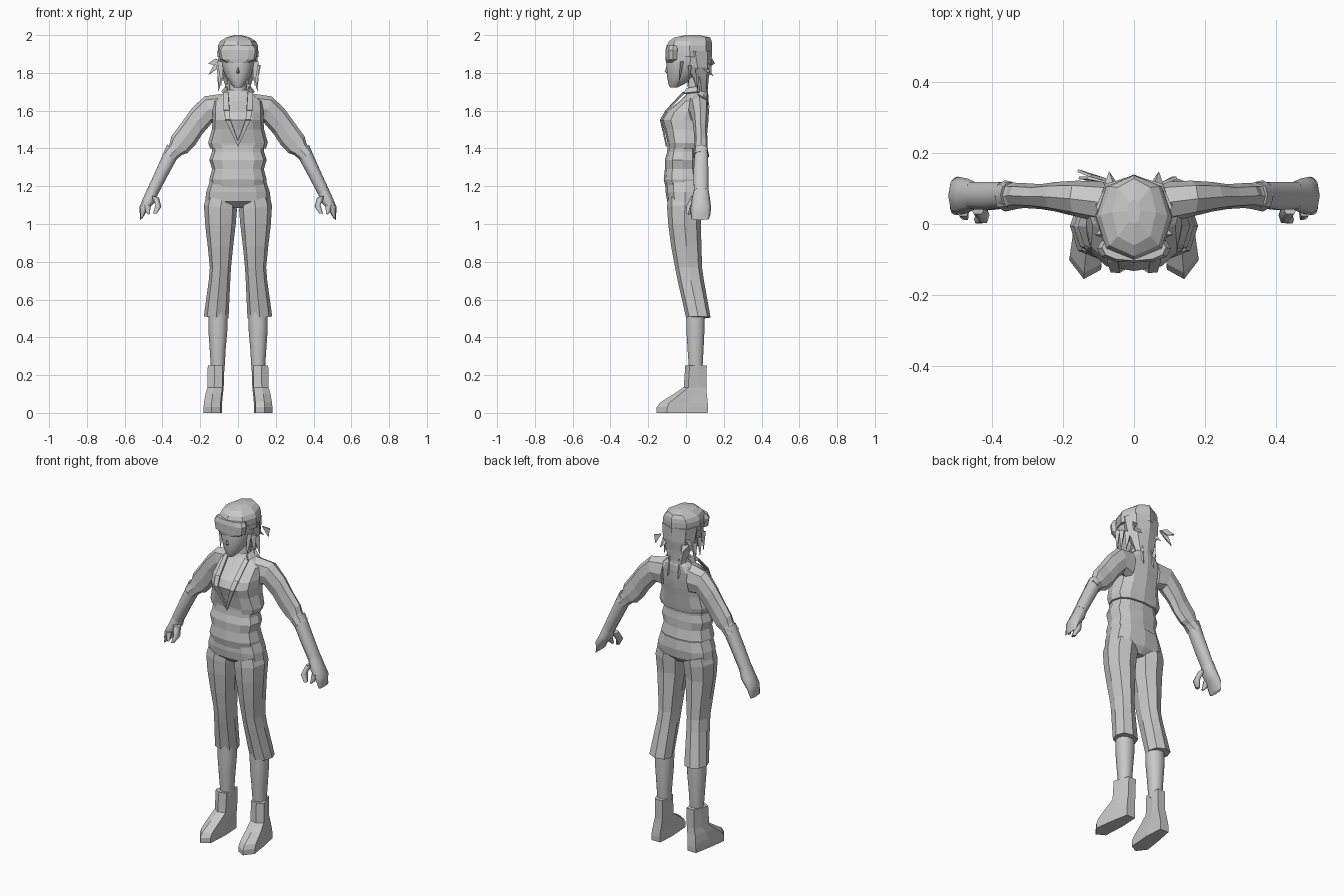
import bpy, bmesh, math
from mathutils import Vector

grey = bpy.data.materials.new("plain_grey")
grey.diffuse_color = (0.58, 0.58, 0.58, 1)


def make(name, verts, faces, mirror=False, smooth=False):
    bm = bmesh.new()
    vs = [bm.verts.new(v) for v in verts]
    for f in faces:
        bm.faces.new([vs[i] for i in f])
    bmesh.ops.recalc_face_normals(bm, faces=bm.faces)
    me = bpy.data.meshes.new(name)
    bm.to_mesh(me)
    bm.free()
    me.materials.append(grey)
    ob = bpy.data.objects.new(name, me)
    bpy.context.collection.objects.link(ob)
    if mirror:
        ob.modifiers.new("mirror", 'MIRROR').use_mirror_merge = False
    for p in me.polygons:
        p.use_smooth = smooth and len(p.vertices) == 4
    return ob


def loft(name, rings, mirror=False, smooth=False):
    n = len(rings[0])
    faces = [tuple(range(n)), tuple(range(n * (len(rings) - 1), n * len(rings)))]
    for r in range(len(rings) - 1):
        for i in range(n):
            j = (i + 1) % n
            faces.append((r * n + i, r * n + j, r * n + n + j, r * n + n + i))
    return make(name, [v for r in rings for v in r], faces, mirror, smooth)


def section(xa, za, xb, zb, yf, yb, n=8, p=0.8):
    """Rounded section spanning two x,z ends, between a front and a back y."""
    pts = []
    for i in range(n):
        a = 2 * math.pi * i / n
        c, s = math.cos(a), math.sin(a)
        c = math.copysign(abs(c) ** p, c)
        s = math.copysign(abs(s) ** p, s)
        pts.append(((xa + xb) / 2 + c * (xa - xb) / 2, (yf + yb) / 2 + s * (yb - yf) / 2,
                    (za + zb) / 2 + c * (za - zb) / 2))
    return pts


def body(name, rows, n=12, p=0.8, smooth=False):
    """Symmetric loft from rows of z, half width, front y, back y."""
    return loft(name, [section(w, z, -w, z, f, b, n, p) for z, w, f, b in rows], smooth=smooth)


def limb(name, rows, n=8, smooth=False, p=0.9):
    return loft(name, [section(*r, n=n, p=p) for r in rows], True, smooth)


def plate(name, pts, thick=0.008, mirror=False):
    """Thin slab from an outline, thickened along its normal."""
    v = [Vector(p) for p in pts]
    d = (v[1] - v[0]).cross(v[2] - v[0]).normalized() * thick / 2
    return loft(name, [[p - d for p in v], [p + d for p in v]], mirror)


def lock(name, base, tip, w, mirror=False):
    """Pointed hair lock with a three-sided root."""
    b, t = Vector(base), Vector(tip)
    v = [b + Vector((-w, 0, 0)), b + Vector((w, 0, 0)), b + Vector((0, w, 0)), t]
    make(name, v, [(0, 1, 2), (0, 1, 3), (1, 2, 3), (2, 0, 3)], mirror)


# Torso: shirt below, open jacket above
body("shirt", [(1.18, .14, -.105, .08), (1.235, .152, -.118, .085), (1.29, .137, -.112, .075),
               (1.34, .152, -.112, .075), (1.38, .138, -.10, .07), (1.44, .138, -.095, .075)])
body("jacket", [(1.40, .148, -.095, .083), (1.43, .158, -.098, .088), (1.50, .138, -.115, .10),
                (1.55, .135, -.132, .11), (1.59, .135, -.112, .115), (1.65, .13, -.035, .118),
                (1.685, .085, .0, .118), (1.71, .05, .015, .11)])
# Crossing lapels and collar
plate("lapel", [(.078, -.012, 1.69), (.052, -.012, 1.70), (.045, -.105, 1.60), (.075, -.103, 1.60)],
      mirror=True)
plate("lapel_front", [(.075, -.103, 1.60), (.045, -.105, 1.60), (.04, -.134, 1.55),
                      (.066, -.132, 1.55)], mirror=True)
plate("lapel_tip", [(.066, -.132, 1.55), (.04, -.134, 1.55), (0, -.108, 1.44), (0, -.103, 1.41)],
      mirror=True)
plate("collar", [(.078, -.012, 1.69), (.085, .07, 1.70), (.06, .07, 1.73), (.055, 0, 1.715)], mirror=True)

# Trousers
body("trouser_seat", [(1.085, .09, -.06, .06), (1.12, .174, -.10, .088), (1.17, .168, -.108, .095),
                      (1.23, .148, -.108, .09)])
limb("trouser_leg", [(.165, 1.15, .008, 1.10, -.098, .09), (.180, 1.10, .006, 1.07, -.10, .088),
                     (.174, 1.0, .012, 1.0, -.094, .078), (.160, .88, .026, .88, -.078, .082),
                     (.149, .77, .037, .77, -.058, .085), (.155, .70, .041, .70, -.044, .095),
                     (.181, .51, .05, .50, .0, .13)], p=.88)
limb("calf", [(.157, .54, .055, .54, .0, .10), (.157, .44, .056, .44, .0, .10),
              (.150, .34, .065, .34, .006, .095), (.142, .22, .072, .22, .015, .088)], 10, True)

# Shoes: one outline squeezed to a range at each height
outline = [(.1, 0), (.65, 0), (.85, .4), (1, .8), (.6, 1), (.12, .9), (.04, .4)]
shoe = []
for z, xl, xr, heel, toe in [(0, .08, .182, .115, -.155), (.03, .08, .182, .117, -.155),
                             (.055, .08, .18, .115, -.137), (.10, .076, .172, .11, -.065),
                             (.135, .072, .162, .108, -.012), (.25, .07, .16, .11, -.004)]:
    shoe.append([(xl + u * (xr - xl), heel + v * (toe - heel), z) for u, v in outline])
loft("shoe", shoe, True)

# Arms
limb("sleeve", [(.08, 1.69, .09, 1.52, .0, .118), (.18, 1.675, .138, 1.535, .02, .122),
                (.25, 1.605, .19, 1.475, .035, .118), (.30, 1.535, .225, 1.42, .042, .112),
                (.352, 1.465, .268, 1.375, .045, .115), (.362, 1.425, .298, 1.365, .042, .115),
                (.392, 1.385, .332, 1.335, .035, .123)], 8)
limb("forearm", [(.375, 1.42, .315, 1.36, .045, .118), (.43, 1.295, .375, 1.25, .038, .12),
                 (.478, 1.19, .425, 1.155, .04, .12)], 10, True)
limb("hand", [(.476, 1.195, .424, 1.16, .04, .12), (.503, 1.135, .435, 1.12, .03, .128),
              (.522, 1.09, .468, 1.085, .025, .133), (.520, 1.055, .488, 1.06, .025, .13),
              (.518, 1.022, .506, 1.03, .03, .122)], 8, True)
limb("thumb", [(.46, 1.15, .418, 1.14, .025, .075), (.437, 1.10, .406, 1.09, .0, .05),
               (.45, 1.055, .43, 1.055, .0, .025)], 6, True)
limb("finger", [(.50, 1.10, .462, 1.10, .02, .06), (.49, 1.065, .465, 1.07, .012, .04),
                (.475, 1.05, .465, 1.055, .01, .025)], 6, True)

# Neck and face
body("neck", [(1.62, .06, .0, .10), (1.70, .045, .01, .095), (1.80, .043, -.0, .09)], 10, .9, True)
body("face", [(1.722, .018, -.085, -.045), (1.74, .036, -.093, -.01), (1.78, .065, -.10, .05),
              (1.83, .086, -.104, .09), (1.88, .094, -.10, .10), (1.94, .09, -.09, .10)], 12, .95, True)
make("nose", [(-.010, -.098, 1.80), (.010, -.098, 1.80), (0, -.098, 1.85), (0, -.113, 1.808),
              (0, -.096, 1.79)], [(0, 3, 2), (1, 2, 3), (0, 4, 3), (1, 3, 4), (0, 2, 1, 4)])

# Hair: crown, back mass, loose locks
body("hair_crown", [(1.90, .108, -.095, .136), (1.945, .106, -.10, .138), (1.968, .094, -.09, .136),
                    (1.988, .062, -.06, .128), (2.0, .018, .0, .07)], 8, .9)
body("hair_back", [(1.65, .045, .08, .118), (1.71, .06, .05, .115), (1.77, .08, .03, .12),
                   (1.83, .10, -.01, .132), (1.915, .107, -.04, .137)], 8, .9)
for i, (x, y, z, tx, ty, tz, w) in enumerate([
        (.092, -.03, 1.86, .088, -.04, 1.73, .018), (.095, .01, 1.84, .10, .01, 1.72, .02),
        (.085, .05, 1.82, .105, .06, 1.70, .025), (.06, .09, 1.82, .07, .148, 1.78, .03),
        (.03, .08, 1.74, .035, .125, 1.61, .03), (.045, .05, 1.74, .06, .07, 1.66, .025)]):
    lock("hair_lock_%d" % i, (x, y, z), (tx, ty, tz), w, True)

# Goggles with strap and a tied knot at the back
body("goggles", [(1.855, .06, -.106, -.04), (1.872, .095, -.108, -.03), (1.92, .104, -.109, -.03),
                 (1.945, .09, -.103, -.03)], 12, .85)
body("strap", [(1.885, .109, -.098, .138), (1.91, .110, -.098, .139)], 8, .9)
plate("knot_upper", [(-.08, .125, 1.86), (-.12, .135, 1.875), (-.158, .15, 1.85), (-.12, .135, 1.84)])
plate("knot_lower", [(-.08, .12, 1.86), (-.13, .13, 1.84), (-.155, .13, 1.79), (-.115, .125, 1.82)])
plate("knot_right", [(.08, .115, 1.85), (.12, .13, 1.84), (.11, .13, 1.79)])
